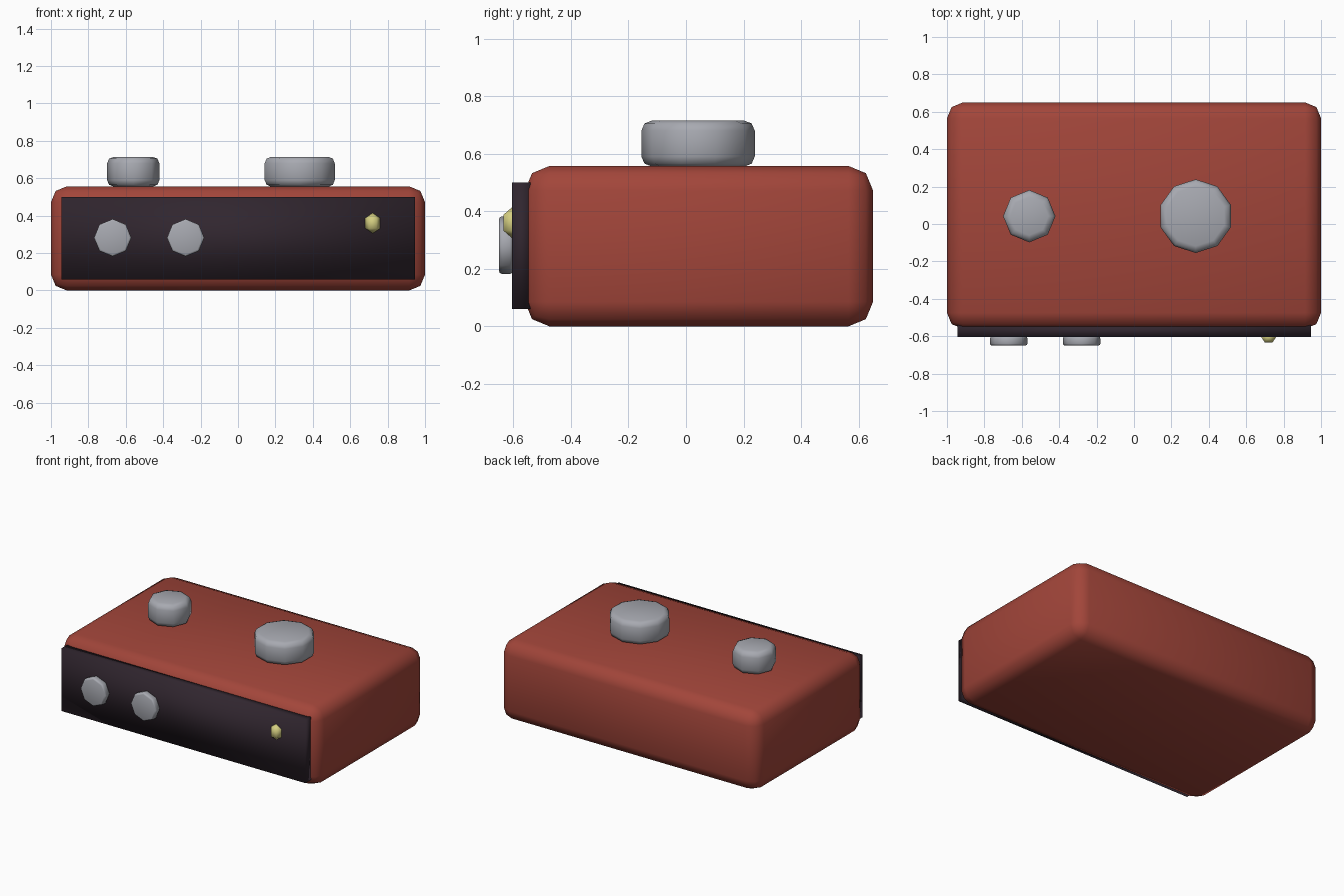
import bpy
import math
from mathutils import Vector

cube = bpy.data.objects.get("Cube")
if cube:
    bpy.data.objects.remove(cube, do_unlink=True)


def material(name, rgb):
    m = bpy.data.materials.new(name)
    m.use_nodes = True
    m.diffuse_color = (*rgb, 1)
    m.node_tree.nodes["Principled BSDF"].inputs["Base Color"].default_value = (*rgb, 1)
    return m


RED = material("brick red", (0.36, 0.06, 0.042))
DARK = material("dark plum", (0.030, 0.019, 0.028))
GREY = material("metal grey", (0.39, 0.40, 0.44))
YELLOW = material("lamp yellow", (0.66, 0.62, 0.22))


def finish(name, mat, bevel=0, segments=2):
    """Name, colour, round and smooth the active object."""
    ob = bpy.context.object
    ob.name = name
    ob.data.materials.append(mat)
    bpy.ops.object.transform_apply(location=False, rotation=True, scale=True)
    if bevel:
        mod = ob.modifiers.new("rounding", "BEVEL")
        mod.width = bevel
        mod.segments = segments
        mod.limit_method = "ANGLE"
        mod.angle_limit = math.radians(60)
    bpy.ops.object.shade_smooth()
    return ob


def box(name, low, high, mat, bevel=0):
    low, high = Vector(low), Vector(high)
    bpy.ops.mesh.primitive_cube_add(size=1, location=(low + high) / 2)
    bpy.context.object.scale = high - low
    return finish(name, mat, bevel)


def knob(name, centre, radius, depth, sides, mat, bevel, tilt=0):
    bpy.ops.mesh.primitive_cylinder_add(vertices=sides, radius=radius, depth=depth,
                                        location=centre, rotation=(tilt, 0, 0))
    return finish(name, mat, bevel)


# Case and front plate
box("case", (-1, -0.56, 0), (1, 0.65, 0.557), RED, 0.085)
box("front_panel", (-0.945, -0.604, 0.06), (0.945, -0.54, 0.50), DARK)

# Knobs on the top
knob("small_top_knob", (-0.56, 0.042, 0.635), 0.14, 0.16, 8, GREY, 0.035)
knob("large_top_knob", (0.33, 0.042, 0.635), 0.197, 0.16, 10, GREY, 0.035)

# Knobs on the front plate
for name, x in (("right_front_knob", -0.67), ("left_front_knob", -0.28)):
    knob(name, (x, -0.626, 0.282), 0.1, 0.048, 8, GREY, 0.01, math.pi / 2)

# Indicator lamp
bpy.ops.mesh.primitive_uv_sphere_add(segments=6, ring_count=3, radius=1,
                                     location=(0.72, -0.603, 0.36),
                                     rotation=(0, 0, math.pi / 6))
lamp = bpy.context.object
bpy.ops.object.transform_apply(location=False, rotation=True, scale=False)
# Turn so that two corners point sideways
if max(v.co.x for v in lamp.data.vertices) < max(v.co.y for v in lamp.data.vertices):
    lamp.rotation_euler.z = math.pi / 6
    bpy.ops.object.transform_apply(location=False, rotation=True, scale=False)
lamp.scale = (0.047, 0.042, 0.055)
finish("indicator_lamp", YELLOW)
